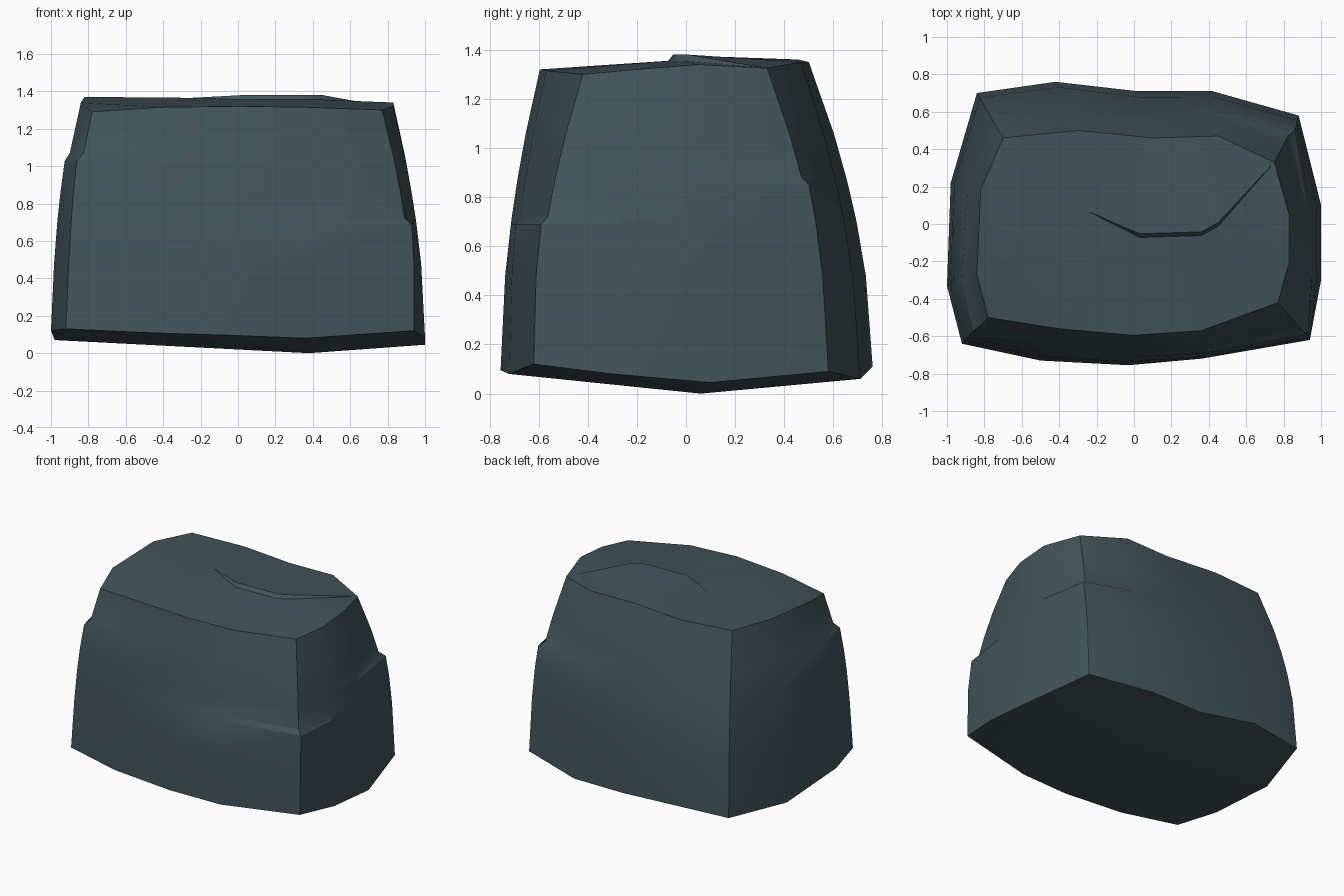
import bpy, bmesh
from mathutils import Vector

if "Cube" in bpy.data.objects:
    bpy.data.objects.remove(bpy.data.objects["Cube"])

# Outline columns, counter-clockwise from front-left: bottom xyz, top xyz
COLS = [
    (-.92, -.64, .13, -.78, -.50, 1.29), (-.50, -.73, .11, -.40, -.56, 1.315),
    (-.03, -.755, .095, 0, -.595, 1.32), (.36, -.72, .08, .36, -.57, 1.315),
    (.94, -.62, .12, .77, -.42, 1.30), (1, -.30, .08, .83, -.20, 1.32),
    (1, .10, .045, .83, .05, 1.34), (.88, .58, .09, .75, .33, 1.325),
    (.42, .71, .06, .45, .47, 1.35), (.02, .71, .06, .10, .46, 1.35),
    (-.42, .76, .11, -.30, .50, 1.35), (-.84, .70, .10, -.70, .46, 1.36),
    (-.98, .22, .07, -.82, .18, 1.37), (-1, -.33, .12, -.84, -.27, 1.34)]
N = len(COLS)
ROWS = [.48, .69, .72, .85, .88, 1.03, 1.07]
# Chipped ledges: height of lip, {column: outward push}
LEDGES = [(.69, {3: .015, 4: .04}), (1.03, {0: .035, 13: .02}), (.85, {7: .04})]


def wall_point(i, z):
    """Point on a column: curved taper plus any ledge bulge below its lip."""
    bx, by, bz, tx, ty, tz = COLS[i]
    t = ((z - bz) / (tz - bz)) ** 1.85
    p = Vector((bx + (tx - bx) * t, by + (ty - by) * t, z))
    out = Vector((bx, by, 0)).normalized()
    for lip, push in LEDGES:
        if i in push and z <= lip + .001:
            p += out * push[i] * max(0, 1 - (lip - z) / .5)
    return p


bm = bmesh.new()

# Walls
rings = [[bm.verts.new(c[:3]) for c in COLS]]
rings += [[bm.verts.new(wall_point(i, z)) for i in range(N)] for z in ROWS]
rings.append([bm.verts.new(c[3:]) for c in COLS])
for a, b in zip(rings, rings[1:]):
    for i in range(N):
        j = (i + 1) % N
        bm.faces.new((a[i], a[j], b[j], b[i]))

# Underside, a shallow cone
apex = bm.verts.new((.38, .06, 0))
for i in range(N):
    bm.faces.new((rings[0][(i + 1) % N], rings[0][i], apex))

# Top split by a cracked step running to the back right corner
top = rings[-1]
start = bm.verts.new((-.25, .07, 1.365))
path = [(.03, -.06), (.36, -.05), (.45, 0)]
low = [bm.verts.new((x, y - .012, 1.355)) for x, y in path]
high = [bm.verts.new((x, y + .008, 1.38)) for x, y in path]
front = top[12:] + top[:8] + low[::-1] + [start]
back = top[7:13] + [start] + high
caps = [bm.faces.new(front), bm.faces.new(back)]
bm.faces.new((start, low[0], high[0]))
for k in range(2):
    bm.faces.new((low[k], low[k + 1], high[k + 1], high[k]))
bm.faces.new((low[2], top[7], high[2]))
bmesh.ops.triangulate(bm, faces=caps, ngon_method='BEAUTY')
bmesh.ops.recalc_face_normals(bm, faces=bm.faces)

mesh = bpy.data.meshes.new("boulder")
bm.to_mesh(mesh)
bm.free()
boulder = bpy.data.objects.new("boulder", mesh)
bpy.context.collection.objects.link(boulder)

# Slate colour
mat = bpy.data.materials.new("slate_grey")
mat.diffuse_color = (.052, .088, .098, 1)
mat.use_nodes = True
mat.node_tree.nodes["Principled BSDF"].inputs["Base Color"].default_value = mat.diffuse_color
mesh.materials.append(mat)

bpy.context.view_layer.objects.active = boulder
boulder.select_set(True)
bpy.ops.object.shade_smooth_by_angle(angle=.5)
